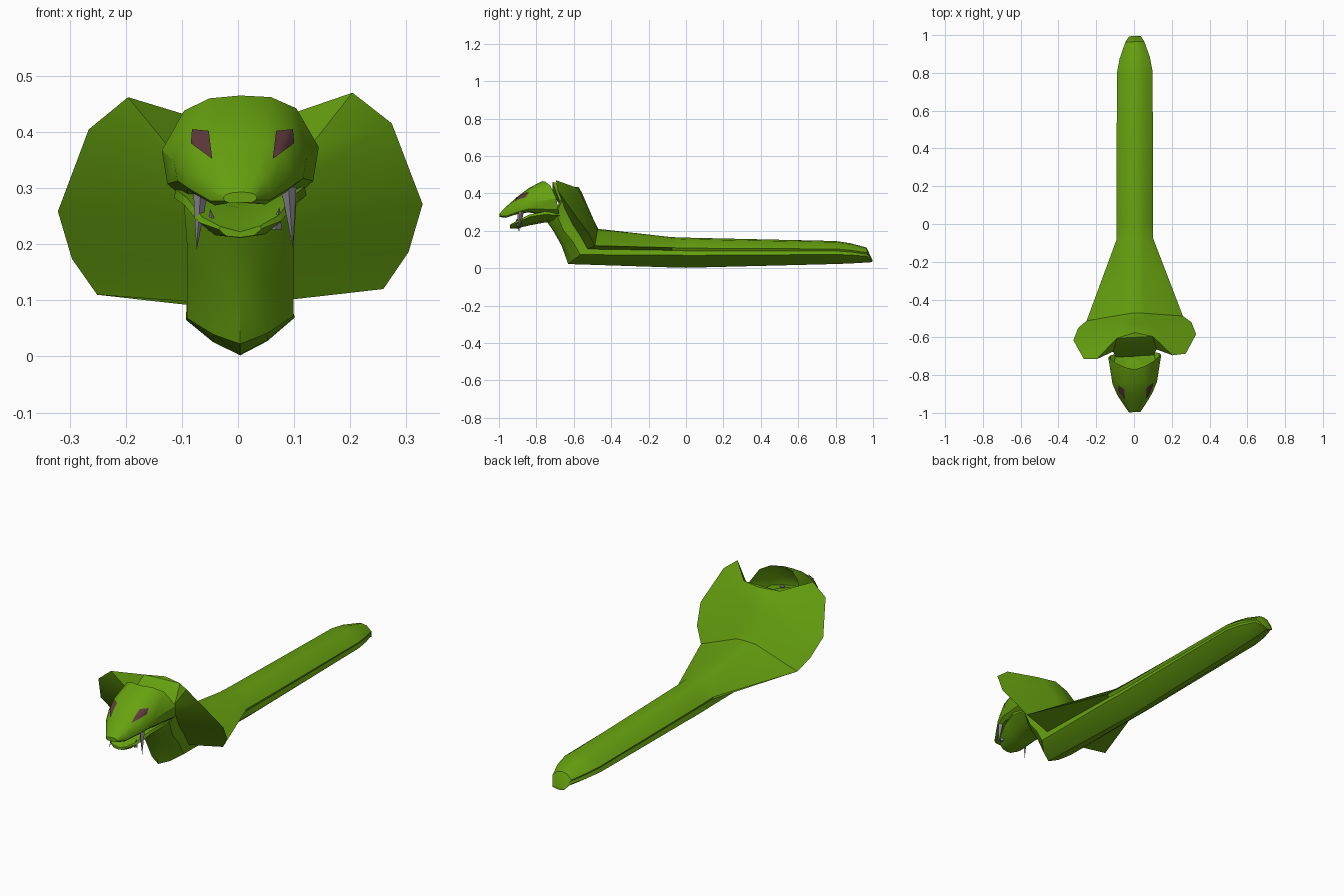
import bpy, bmesh
from mathutils import Vector

if "Cube" in bpy.data.objects:
    bpy.data.objects.remove(bpy.data.objects["Cube"])


def material(name, rgb):
    m = bpy.data.materials.new(name)
    m.diffuse_color = (*rgb, 1)
    m.use_nodes = True
    m.node_tree.nodes["Principled BSDF"].inputs["Base Color"].default_value = m.diffuse_color
    return m


GREEN = material("scale_green", (0.135, 0.36, 0.005))
GREY = material("fang_grey", (0.24, 0.23, 0.27))
EYE = material("eye_maroon", (0.11, 0.04, 0.045))


def finish(name, bm, mat, lean=True, angle=0.6, fix=True):
    """Lean the mesh slightly to one side, then make a smooth-by-angle object."""
    if lean:
        for v in bm.verts:
            x = v.co.x
            v.co += Vector((0.004, 0.05 * x, 0.02 * x))
    if fix:
        bmesh.ops.recalc_face_normals(bm, faces=bm.faces)
    me = bpy.data.meshes.new(name)
    bm.to_mesh(me)
    bm.free()
    ob = bpy.data.objects.new(name, me)
    bpy.context.collection.objects.link(ob)
    me.materials.append(mat)
    bpy.ops.object.select_all(action='DESELECT')
    ob.select_set(True)
    bpy.context.view_layer.objects.active = ob
    bpy.ops.object.shade_smooth_by_angle(angle=angle)
    return ob


def loft(bm, halves, cap_first=False, cap_last=False):
    """Skin a row of mirrored half sections; first and last points lie on the middle."""
    rings = []
    for h in halves:
        pts = list(h) + [(-x, y, z) for x, y, z in h[-2:0:-1]]
        rings.append([bm.verts.new(p) for p in pts])
    for a, b in zip(rings, rings[1:]):
        for i in range(len(a)):
            j = (i + 1) % len(a)
            bm.faces.new((a[i], a[j], b[j], b[i]))
    if cap_first:
        bm.faces.new(rings[0])
    if cap_last:
        bm.faces.new(rings[-1])
    return rings


# Body and hood: one skin from the tail tip to the top of the hood
def trunk(y, w, top, low):
    h = top - low
    return [(0, y, top), (.5 * w, y, top - .06 * h), (w, y, low + .64 * h),
            (.92 * w, y, low + .55 * h), (w, y, low + .40 * h),
            (.5 * w, y, low + .15 * h), (0, y, low)]


body = [
    trunk(.995, .03, .048, .032),
    trunk(.965, .05, .11, .03),
    trunk(.88, .08, .133, .025),
    trunk(.80, .095, .145, .022),
    trunk(.0, .096, .163, .002),
    trunk(-.08, .097, .166, .004),
    [(0, -.47, .21), (.05, -.475, .205), (.255, -.50, .115), (.095, -.53, .10),
     (.095, -.57, .07), (.048, -.61, .04), (0, -.63, .022)],
    [(0, -.49, .25), (.05, -.50, .245), (.30, -.535, .18), (.095, -.57, .17),
     (.095, -.61, .14), (.05, -.65, .125), (0, -.665, .12)],
    [(0, -.525, .33), (.06, -.53, .325), (.325, -.60, .265), (.095, -.61, .23),
     (.095, -.66, .20), (.05, -.70, .20), (0, -.71, .20)],
    [(0, -.555, .40), (.08, -.57, .40), (.27, -.70, .41), (.10, -.65, .31),
     (.10, -.69, .27), (.05, -.73, .26), (0, -.745, .25)],
    [(0, -.575, .435), (.095, -.60, .432), (.20, -.705, .466), (.115, -.67, .36),
     (.10, -.70, .29), (.05, -.735, .27), (0, -.75, .26)],
]
bm = bmesh.new()
end = loft(bm, body, cap_first=True)[-1]
n = len(end)
for s in ((0, 1, n - 1), (1, 3, n - 3, n - 1), (3, 4, n - 4, n - 3),
          (4, 5, n - 5, n - 4), (5, 6, n - 5),
          (1, 2, 3), (n - 1, n - 2, n - 3)):
    bm.faces.new([end[i] for i in s])
finish("body_and_hood", bm, GREEN)


# Head: open behind, blunt at the snout
def section(y, pts):
    return [(x, y, z) for x, z in pts]


skull = [
    [(0, -.77, .465), (.055, -.755, .461), (.10, -.73, .44), (.14, -.70, .37),
     (.13, -.69, .31), (.09, -.68, .275), (0, -.68, .285)],
    section(-.84, [(0, .428), (.05, .425), (.092, .405), (.118, .35),
                   (.112, .315), (.095, .30), (0, .31)]),
    section(-.90, [(0, .383), (.045, .38), (.075, .365), (.093, .325),
                   (.09, .30), (.08, .29), (0, .305)]),
    section(-.96, [(0, .33), (.03, .326), (.045, .315), (.055, .295),
                   (.053, .278), (.045, .27), (0, .285)]),
    section(-.996, [(0, .293), (.015, .292), (.025, .289), (.03, .284),
                    (.028, .278), (.02, .274), (0, .274)]),
]
bm = bmesh.new()
loft(bm, skull, cap_last=True)
head = finish("head", bm, GREEN)

# Lower jaw
jaw = [
    section(-.68, [(0, .29), (.10, .29), (.105, .28), (.06, .258), (0, .25)]),
    section(-.76, [(0, .285), (.115, .30), (.118, .285), (.065, .25), (0, .243)]),
    section(-.84, [(0, .265), (.095, .285), (.10, .272), (.06, .236), (0, .228)]),
    section(-.91, [(0, .235), (.068, .25), (.073, .24), (.045, .217), (0, .211)]),
    section(-.94, [(0, .222), (.035, .232), (.038, .227), (.025, .215), (0, .212)]),
]
bm = bmesh.new()
loft(bm, jaw, cap_first=True, cap_last=True)
finish("lower_jaw", bm, GREEN)

# Upper fangs and small lower teeth: four-sided spikes
bm = bmesh.new()
for side in (-1, 1):
    for bx, by, bz, r, tx, ty, tz in ((.078, -.885, .30, .014, .086, -.895, .19),
                                      (.055, -.90, .225, .011, .062, -.905, .265)):
        base = [bm.verts.new((side * bx + dx * r, by + dy * r, bz))
                for dx, dy in ((1, 0), (0, 1), (-1, 0), (0, -1))]
        tip = bm.verts.new((side * tx, ty, tz))
        bm.faces.new(base)
        for i in range(4):
            bm.faces.new((base[i], base[(i + 1) % 4], tip))
for v in bm.verts:
    v.co.x += .008
finish("fangs", bm, GREY, angle=0.3)

# Eyes: thin slanted plates laid on the face
corners = [Vector(c) for c in ((.060, .400), (.090, .403), (.092, .378), (.054, .350))]
bm = bmesh.new()
N = 6
for side in (-1, 1):
    grid = []
    for i in range(N + 1):
        u = i / N
        top, low = corners[0].lerp(corners[1], u), corners[3].lerp(corners[2], u)
        for j in range(N + 1):
            p = top.lerp(low, j / N)
            x = .008 + side * p.x
            hit, loc, nor, _ = head.ray_cast(Vector((x, -2, p.y)), Vector((0, 1, 0)))
            if not hit:
                loc = Vector((x, -.85, p.y))
            grid.append(bm.verts.new(loc + Vector((0, -.005, .002))))
    for i in range(N):
        for j in range(N):
            a = i * (N + 1) + j
            f = [grid[a], grid[a + 1], grid[a + N + 2], grid[a + N + 1]]
            bm.faces.new(f if side > 0 else f[::-1])
finish("eyes", bm, EYE, lean=False, fix=False)
